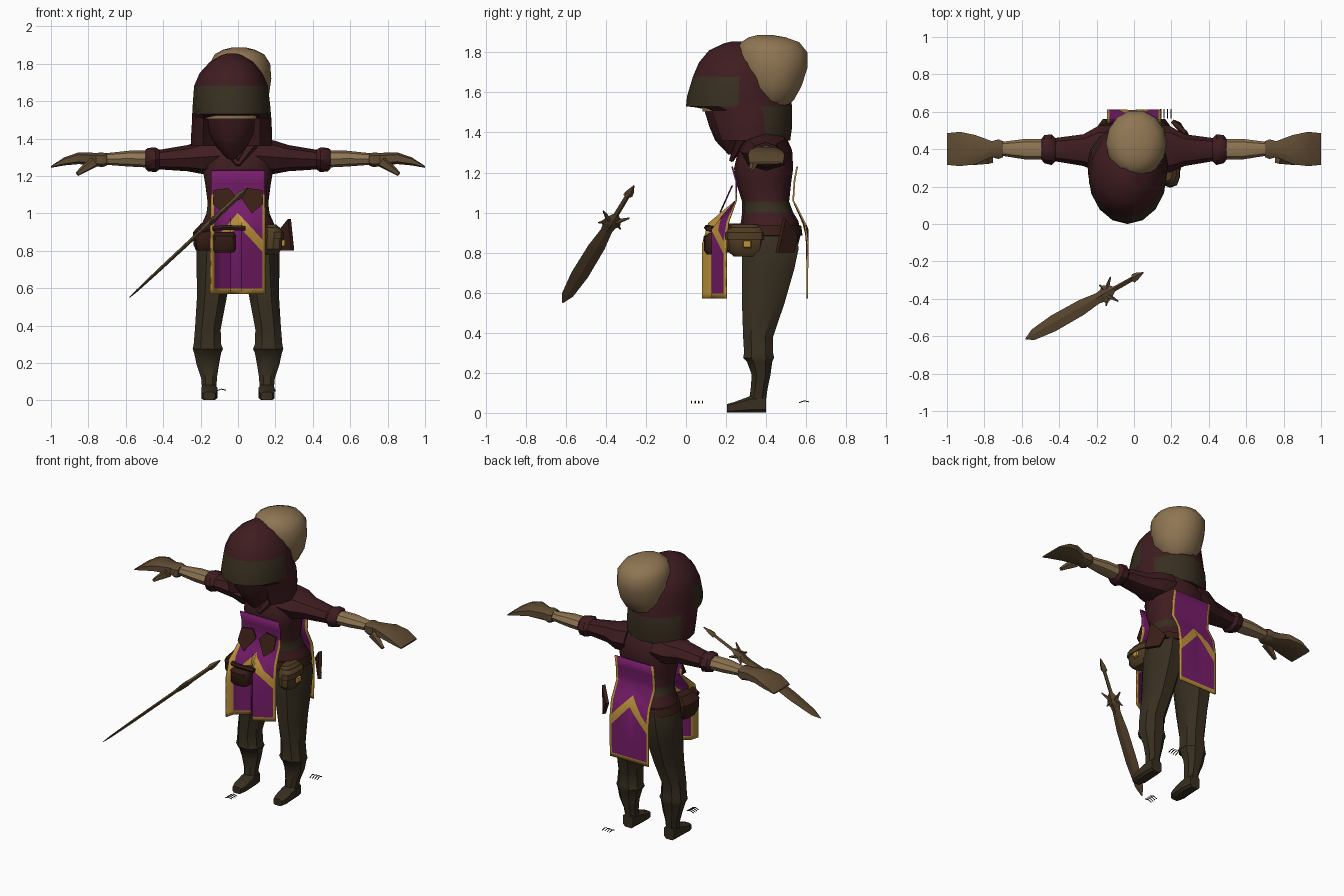
import bpy, bmesh, math
from mathutils import Vector


def colour(name, r, g, b):
    m = bpy.data.materials.new(name)
    m.diffuse_color = [(c / 255) ** 2.2 for c in (r, g, b)] + [1]
    return m


MAROON = colour("maroon cloth", 65, 34, 37)
OLIVE = colour("olive cloth", 58, 50, 37)
TAN = colour("tan skin", 142, 117, 84)
BROWN = colour("brown leather", 96, 77, 54)
PURPLE = colour("purple cloth", 118, 34, 106)
GOLD = colour("gold trim", 188, 145, 62)
DARK = colour("dark leather", 58, 35, 28)
POUCH = colour("pouch leather", 80, 62, 40)


def finish(name, bm, mats, rule=None, mirror=False, smooth=True):
    bmesh.ops.recalc_face_normals(bm, faces=bm.faces)
    if rule:
        for f in bm.faces:
            f.material_index = rule(f.calc_center_median())
    me = bpy.data.meshes.new(name)
    bm.to_mesh(me)
    bm.free()
    ob = bpy.data.objects.new(name, me)
    bpy.context.collection.objects.link(ob)
    for m in mats:
        me.materials.append(m)
    if smooth:
        bpy.ops.object.select_all(action='DESELECT')
        ob.select_set(True)
        bpy.context.view_layer.objects.active = ob
        bpy.ops.object.shade_smooth_by_angle(angle=math.radians(38))
    if mirror:
        ob.modifiers.new("Mirror", 'MIRROR')
    return ob


def skin(loops):
    """Bridge point loops into a capped tube."""
    bm = bmesh.new()
    vs = [[bm.verts.new(p) for p in lp] for lp in loops]
    n = len(vs[0])
    for a, b in zip(vs, vs[1:]):
        for i in range(n):
            j = (i + 1) % n
            bm.faces.new((a[i], a[j], b[j], b[i]))
    bm.faces.new(vs[0])
    bm.faces.new(vs[-1])
    return bm


def loft(name, axis, rings, mats, n=10, power=1.0, tweak=None, **kw):
    """Rings are (position, u0, u1, v0, v1) across the axis."""
    loops = []
    for pos, u0, u1, v0, v1 in rings:
        lp = []
        for i in range(n):
            a = 2 * math.pi * (i + (0.5 if power < 1 else 0)) / n
            c, s = math.cos(a), math.sin(a)
            c = math.copysign(abs(c) ** power, c)
            s = math.copysign(abs(s) ** power, s)
            u, v = (u0 + u1 + c * (u1 - u0)) / 2, (v0 + v1 + s * (v1 - v0)) / 2
            p = {'z': (u, v, pos), 'x': (pos, u, v), 'y': (u, pos, v)}[axis]
            lp.append(tweak(*p) if tweak else p)
        loops.append(lp)
    return finish(name, skin(loops), mats, **kw)


def spike(name, a, b, r0, r1, mat, n=5, **kw):
    a, b = Vector(a), Vector(b)
    q = (b - a).to_track_quat('Z', 'Y')
    ring = [Vector((math.cos(2 * math.pi * i / n), math.sin(2 * math.pi * i / n), 0)) for i in range(n)]
    return finish(name, skin([[a + q @ (p * r0) for p in ring], [b + q @ (p * r1) for p in ring]]), [mat], **kw)


# Head and hood
loft("head", 'z', [(1.53, -.07, .09, .38, .50), (1.56, -.11, .13, .33, .54), (1.63, -.135, .165, .285, .58),
                   (1.72, -.15, .178, .255, .61), (1.80, -.15, .172, .25, .61), (1.85, -.125, .14, .27, .57),
                   (1.875, -.08, .09, .31, .50), (1.887, -.03, .04, .36, .43)], [TAN], n=14)


def face_opening(x, y, z):
    return (x, .24, z) if z < 1.52 and y < .22 and abs(x + .035) < .12 else (x, y, z)


def hood_paint(c):
    front_patch = c.y < .26 and 1.54 < c.z < 1.68
    nape = c.y > .36 and c.z < 1.52
    return 1 if front_patch or nape else 0


loft("hood", 'z', [(1.36, -.25, .182, .12, .52), (1.43, -.25, .182, .09, .53), (1.51, -.245, .178, .06, .53),
                   (1.53, -.245, .176, .0, .53), (1.58, -.242, .172, .005, .52), (1.68, -.235, .16, .035, .50),
                   (1.75, -.205, .13, .065, .47), (1.81, -.15, .08, .115, .42), (1.845, -.09, .02, .19, .36),
                   (1.855, -.06, -.01, .23, .31)], [MAROON, OLIVE], n=16, tweak=face_opening, rule=hood_paint)
loft("face_mask", 'z', [(1.29, -.055, -.015, .21, .27), (1.36, -.12, .05, .14, .36), (1.43, -.165, .095, .11, .36),
                        (1.51, -.18, .11, .085, .36)], [MAROON], n=10)
loft("eye_strip", 'z', [(1.505, -.17, .10, .08, .2), (1.545, -.17, .10, .075, .2)], [TAN], n=10)

# Body
loft("torso", 'z', [(.80, -.17, .17, .29, .55), (.90, -.215, .215, .265, .575), (.96, -.19, .19, .275, .56),
                    (1.0, -.172, .172, .28, .535), (1.055, -.165, .165, .28, .515), (1.15, -.178, .178, .25, .525),
                    (1.22, -.19, .19, .24, .535), (1.31, -.19, .19, .26, .53), (1.38, -.12, .12, .29, .50),
                    (1.42, -.08, .08, .32, .47)], [MAROON, OLIVE], n=14, power=.8,
     rule=lambda c: 1 if 1.0 < c.z < 1.055 else 0)
loft("belt", 'z', [(.885, -.225, .225, .255, .582), (.935, -.21, .21, .26, .575)], [DARK], n=14, power=.8)
spike("collar", (.09, .29, 1.39), (0, .225, 1.26), .035, .012, MAROON, mirror=True)

# Arms and hands
loft("sleeve", 'x', [(.10, .27, .53, 1.21, 1.405), (.19, .275, .525, 1.21, 1.39), (.27, .31, .48, 1.225, 1.365),
                     (.42, .335, .46, 1.235, 1.34), (.44, .315, .48, 1.22, 1.352), (.48, .325, .475, 1.225, 1.35),
                     (.495, .345, .455, 1.24, 1.34)], [MAROON], n=8, mirror=True)
loft("forearm", 'x', [(.48, .345, .455, 1.245, 1.335), (.58, .345, .455, 1.25, 1.335), (.74, .37, .435, 1.262, 1.318)],
     [TAN], n=8, mirror=True)
loft("hand", 'x', [(.70, .355, .445, 1.255, 1.322), (.725, .345, .455, 1.245, 1.327), (.76, .355, .445, 1.25, 1.325),
                   (.85, .315, .48, 1.262, 1.328), (.93, .305, .497, 1.255, 1.30), (1.0, .312, .49, 1.243, 1.253)],
     [BROWN], n=8, power=.6, mirror=True)
spike("thumb", (.77, .35, 1.275), (.86, .325, 1.21), .032, .012, BROWN, mirror=True)

# Legs and boots
loft("leg", 'z', [(.05, .113, .193, .31, .40), (.12, .11, .20, .32, .41), (.19, .098, .225, .325, .425),
                  (.255, .085, .24, .30, .435), (.275, .075, .248, .28, .445), (.30, .085, .242, .285, .44),
                  (.38, .088, .235, .28, .44), (.55, .055, .225, .272, .50), (.72, .02, .228, .27, .55),
                  (.82, .005, .228, .27, .572), (.90, .005, .205, .28, .56)], [OLIVE], n=8, power=.85, mirror=True)
loft("boot", 'y', [(.205, .122, .185, 0, .045), (.24, .11, .198, 0, .055), (.32, .108, .198, 0, .085),
                   (.40, .115, .193, 0, .09)], [OLIVE], n=8, power=.5, mirror=True)


# Tabard panels with gold border and chevron
def lerp_path(pts, t):
    for (a, p), (b, q) in zip(pts, pts[1:]):
        if t <= b:
            return p + (q - p) * max(0, (t - a) / (b - a))
    return pts[-1][1]


FOLD = [(-.145, .08), (-.128, .14), (-.04, .20), (.02, .13), (.145, .20)]
BACK = [(.57, .605), (.92, .608), (1.05, .535), (1.15, .54), (1.23, .555)]


def front_y(x, z):
    t = min(1, max(0, (1.06 - z) / .14))
    return (.25 if z < 1.2 else .23) * (1 - t) + lerp_path(FOLD, x) * t


def panel(name, depth, trim_top):
    bm = bmesh.new()
    xs = [-.145, -.13, -.09, -.04, 0, .02, .08, .13, .145]
    grid = []
    for x in xs:
        k = 1.1 * abs(x)
        zs = [.57, .597, .70, .935 - k, 1.0 - k, 1.01 - k * .4, 1.06, 1.10, 1.16, 1.23]
        grid.append([bm.verts.new((x, depth(x, z), z)) for z in zs])
    for i in range(len(xs) - 1):
        for j in range(9):
            f = bm.faces.new((grid[i][j], grid[i + 1][j], grid[i + 1][j + 1], grid[i][j + 1]))
            edge = i in (0, len(xs) - 2) and j < trim_top
            f.material_index = 1 if edge or j in (0, 3) else 0
    ob = finish(name, bm, [PURPLE, GOLD])
    mod = ob.modifiers.new("Thickness", 'SOLIDIFY')
    mod.thickness = .008
    mod.offset = 0


panel("front_tabard", front_y, 7)
panel("back_tabard", lambda x, z: lerp_path(BACK, z), 9)

# Dark chest flaps on the tabard
flap = [(.01, 1.09), (.05, 1.135), (.13, 1.125), (.135, 1.05), (.075, 1.0)]
finish("chest_flap", skin([[(x, .235 - (1.135 - z) * .45 + o, z) for x, z in flap] for o in (-.008, 0)]),
       [DARK], mirror=True, smooth=False)

# Pouches, clasp, strap and holster
loft("right_pouch", 'z', [(.78, .15, .215, .24, .35), (.81, .14, .235, .205, .38), (.88, .14, .24, .20, .388),
                          (.925, .14, .225, .215, .38), (.935, .15, .20, .24, .36)], [POUCH], n=10, power=.7)
loft("pouch_flap", 'z', [(.865, .14, .247, .194, .394), (.90, .14, .245, .196, .394), (.94, .15, .205, .23, .365)],
     [POUCH], n=10, power=.7)
loft("clasp", 'x', [(.236, .28, .33, .82, .865), (.25, .285, .325, .825, .86)], [GOLD], n=4, power=.5)
loft("left_pouch", 'z', [(.80, -.225, -.13, .19, .33), (.83, -.24, -.13, .17, .35), (.90, -.242, -.13, .165, .355),
                         (.945, -.20, -.13, .19, .33)], [DARK], n=10, power=.7)
loft("front_pouch", 'z', [(.79, -.125, -.02, .105, .19), (.81, -.138, -.008, .09, .20), (.88, -.138, -.008, .088, .20),
                          (.90, -.12, -.02, .12, .20)], [DARK], n=10, power=.6)
loft("front_strap", 'x', [(-.20, .14, .18, .895, .925), (-.07, .09, .12, .91, .94), (.04, .10, .13, .905, .935)],
     [DARK], n=6)
card = [(.205, .55, .885), (.275, .49, .97), (.293, .455, .80), (.24, .535, .80)]
finish("holster", skin([[(x + o, y + o, z) for x, y, z in card] for o in (-.008, .008)]), [DARK], smooth=False)

# Floating sword: diamond section swept from tip to pommel
tip, end = Vector((-.58, -.615, .55)), Vector((.05, -.26, 1.135))
d = (end - tip).normalized()
w = (Vector((0, 1, 0)) - d * d.y).normalized()
h = d.cross(w)
blade = [(0, .003, .002), (.06, .03, .006), (.22, .045, .009), (.44, .043, .01), (.57, .03, .01), (.60, .034, .013),
         (.63, .05, .016), (.67, .035, .016), (.70, .014, .013), (.84, .013, .012), (.85, .024, .018),
         (.88, .02, .016), (.93, .003, .003)]
finish("sword", skin([[tip + d * t + w * s + h * k for s, k in ((a, 0), (0, b), (-a, 0), (0, -b))]
                      for t, a, b in blade]), [BROWN], smooth=False)
for side in (-1, 1):
    spike("guard_prong", tip + d * .65 + w * side * .02, tip + d * .70 + w * side * .07, .014, .004, BROWN)
    spike("lower_prong", tip + d * .64 + w * side * .02, tip + d * .61 + w * side * .06, .012, .004, BROWN)

# Small loose slats near the ground
for cx, cy in ((.17, .59), (-.09, .055)):
    for i in range(4):
        o = (i - 1.5) * .018
        pts = [(-.006, -.025, .048), (0, 0, .058), (.006, .025, .052)]
        if cx < 0:
            loops = [[(cx + b, cy + o + k, c + j) for k, j in ((-.003, 0), (.003, 0), (0, .005))] for a, b, c in pts]
        else:
            loops = [[(cx + o + k, cy + b, c + j) for k, j in ((-.003, 0), (.003, 0), (0, .005))] for a, b, c in pts]
        finish("loose_slat", skin(loops), [OLIVE], smooth=False)
